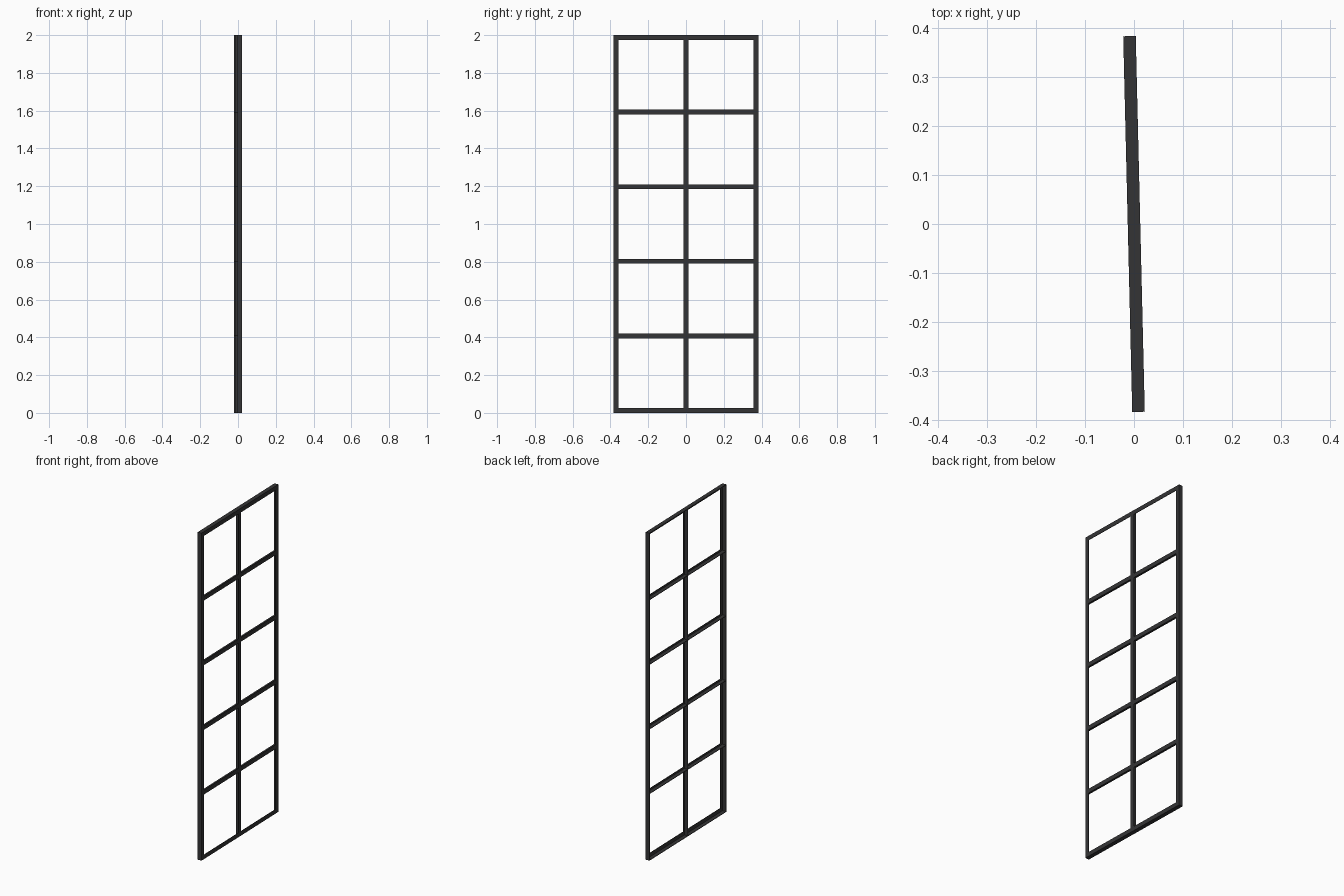
import bpy
from mathutils import Matrix

if "Cube" in bpy.data.objects:
    bpy.data.objects.remove(bpy.data.objects["Cube"])

H = 2.0        # height
W = 0.384      # half width
D = 0.0128     # half depth
F = 0.026      # flange width
T = 0.003      # steel thickness
TURN = Matrix.Rotation(0.024, 4, 'Z')

steel = bpy.data.materials.new("dark steel")
steel.diffuse_color = (0.034, 0.034, 0.035, 1)
steel.use_nodes = True
steel.node_tree.nodes["Principled BSDF"].inputs["Base Color"].default_value = steel.diffuse_color


def build(name, boxes):
    """One object made of boxes given as (x0, x1, y0, y1, z0, z1)."""
    verts, faces = [], []
    for x0, x1, y0, y1, z0, z1 in boxes:
        n = len(verts)
        verts += [(x, y, z) for x in (x0, x1) for y in (y0, y1) for z in (z0, z1)]
        faces += [[n + i for i in f] for f in
                  ((0, 1, 3, 2), (4, 6, 7, 5), (0, 4, 5, 1),
                   (2, 3, 7, 6), (0, 2, 6, 4), (1, 5, 7, 3))]
    mesh = bpy.data.meshes.new(name)
    mesh.from_pydata(verts, [], faces)
    mesh.transform(TURN)
    mesh.materials.append(steel)
    ob = bpy.data.objects.new(name, mesh)
    bpy.context.collection.objects.link(ob)


def span(a, b):
    return min(a, b), max(a, b)


# Outer frame of angle section: flange on the +x face, wall on the outside
for name, s in (("left_stile", -1), ("right_stile", 1)):
    build(name, [(D - T, D, *span(s * W, s * (W - F)), 0, H),
                 (-D, D - T, *span(s * W, s * (W - T)), 0, H)])
for name, z, d in (("bottom_rail", 0, 1), ("top_rail", H, -1)):
    build(name, [(D - T, D, -W + F, W - F, *span(z, z + d * F)),
                 (-D, D - T, -W + T, W - T, *span(z, z + d * T))])

# Central mullion of T section
build("mullion", [(D - T, D, -F / 2, F / 2, F, H - F),
                  (-D, D - T, -T / 2, T / 2, T, H - T)])

# Glazing bars of T section, either side of the mullion
step = (H - F) / 5
for i in range(1, 5):
    z = F / 2 + i * step
    boxes = []
    for s in (-1, 1):
        boxes.append((D - T, D, *span(s * F / 2, s * (W - F)), z - F / 2, z + F / 2))
        boxes.append((-D, D - T, *span(s * T / 2, s * (W - T)), z - T / 2, z + T / 2))
    build("glazing_bar_%d" % i, boxes)
